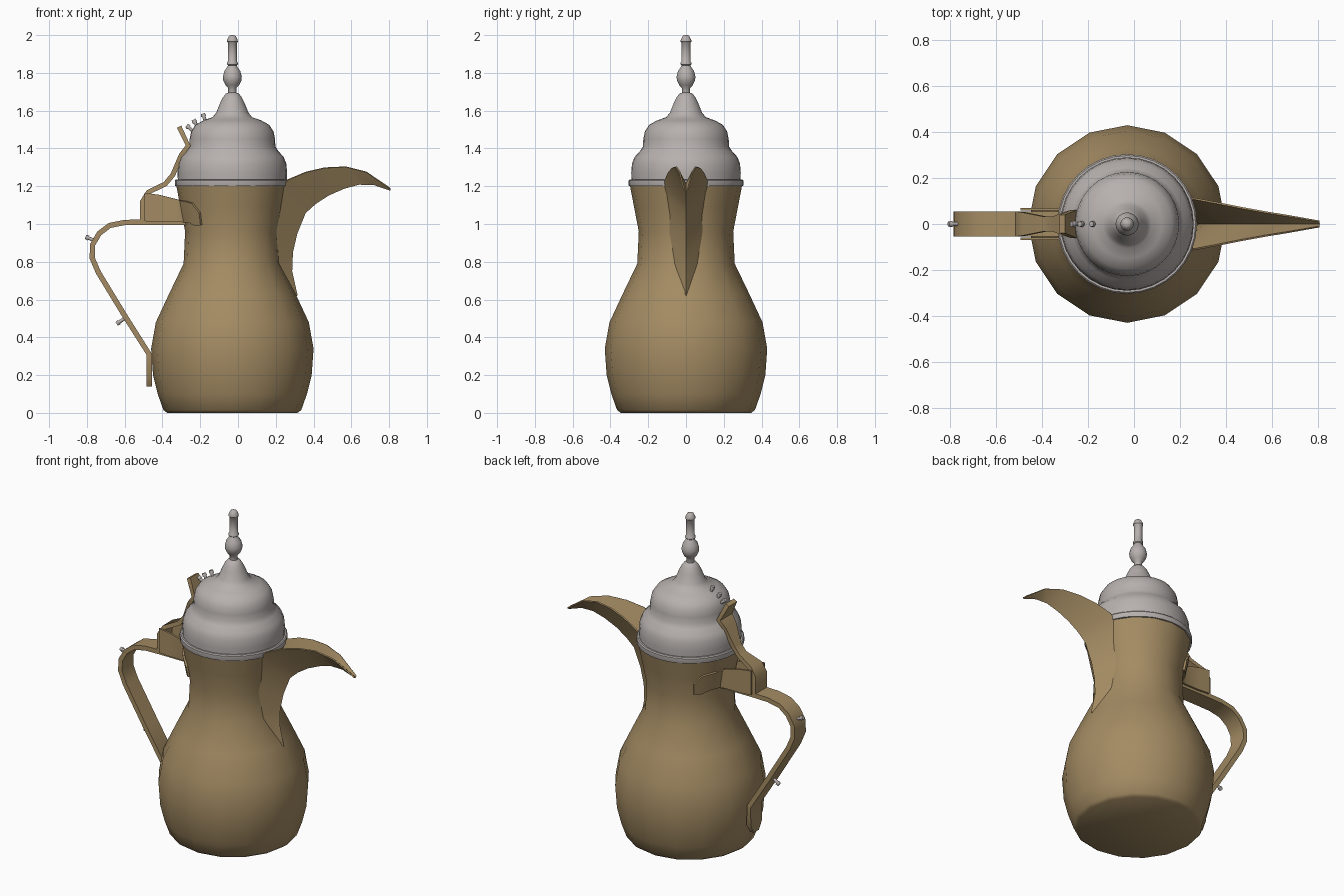
import bpy, bmesh, math
from mathutils import Vector

if "Cube" in bpy.data.objects:
    bpy.data.objects.remove(bpy.data.objects["Cube"])

CX = -0.03  # axis of the pot


def material(name, rgb):
    m = bpy.data.materials.new(name)
    m.diffuse_color = (*rgb, 1)
    m.use_nodes = True
    m.node_tree.nodes["Principled BSDF"].inputs["Base Color"].default_value = m.diffuse_color
    return m


BRASS = material("aged brass", (0.37, 0.26, 0.125))
SILVER = material("dull silver", (0.47, 0.435, 0.42))


def finish(name, bm, mat, angle, thick=0):
    bmesh.ops.recalc_face_normals(bm, faces=bm.faces)
    me = bpy.data.meshes.new(name)
    bm.to_mesh(me)
    bm.free()
    me.materials.append(mat)
    ob = bpy.data.objects.new(name, me)
    bpy.context.collection.objects.link(ob)
    bpy.ops.object.select_all(action='DESELECT')
    ob.select_set(True)
    bpy.context.view_layer.objects.active = ob
    if thick:
        mod = ob.modifiers.new("thickness", 'SOLIDIFY')
        mod.thickness, mod.offset = thick, 0
        bpy.ops.object.modifier_apply(modifier=mod.name)
    bpy.ops.object.shade_smooth_by_angle(angle=math.radians(angle))
    return ob


def lathe(name, profile, sides, mat, angle=40):
    """Closed turned solid from (radius, z) pairs."""
    bm = bmesh.new()
    rings = [[bm.verts.new((CX + r * math.cos(2 * math.pi * i / sides),
                            r * math.sin(2 * math.pi * i / sides), z))
              for i in range(sides)] for r, z in profile]
    for a, b in zip(rings, rings[1:]):
        for i in range(sides):
            j = (i + 1) % sides
            bm.faces.new((a[i], a[j], b[j], b[i]))
    bm.faces.new(rings[0][::-1])
    bm.faces.new(rings[-1])
    return finish(name, bm, mat, angle)


def sheet(name, rows, thick, angle=35):
    """Thin plate lofted through rows of points."""
    bm = bmesh.new()
    vs = [[bm.verts.new(p) for p in row] for row in rows]
    for a, b in zip(vs, vs[1:]):
        for k in range(len(a) - 1):
            bm.faces.new((a[k], a[k + 1], b[k + 1], b[k]))
    return finish(name, bm, BRASS, angle, thick)


def strap(name, path, thick):
    """Bent strip from (x, z, half width) points."""
    return sheet(name, [[(x, -w, z), (x, w, z)] for x, z, w in path], thick)


def pin(name, base, tip):
    """Small round-headed rivet between two (x, z) points."""
    a, b = Vector((base[0], 0, base[1])), Vector((tip[0], 0, tip[1]))
    rot = (b - a).to_track_quat('Z', 'Y').to_matrix().to_4x4()
    length = (b - a).length
    bm = bmesh.new()
    bmesh.ops.create_cone(bm, cap_ends=True, segments=12, radius1=0.009,
                          radius2=0.009, depth=length)
    head = bmesh.ops.create_cone(bm, cap_ends=True, segments=12, radius1=0.014,
                                 radius2=0.011, depth=0.016)
    bmesh.ops.translate(bm, verts=head["verts"], vec=(0, 0, length / 2 - 0.008))
    bm.transform(rot)
    bmesh.ops.translate(bm, verts=bm.verts, vec=(a + b) / 2)
    return finish(name, bm, SILVER, 40)


# Pot body
lathe("body", [(0.345, 0), (0.365, 0.015), (0.395, 0.1), (0.42, 0.2), (0.43, 0.34),
               (0.405, 0.48), (0.335, 0.63), (0.258, 0.79), (0.25, 0.96),
               (0.275, 1.09), (0.298, 1.21)], 16, BRASS)

# Lid: rim band, stepped dome, cone and finial
lathe("lid_rim", [(0.302, 1.2), (0.304, 1.205), (0.304, 1.23), (0.298, 1.236)], 32, SILVER)
lathe("lid_dome", [(0.288, 1.22), (0.29, 1.27), (0.286, 1.32), (0.272, 1.355),
                   (0.244, 1.385), (0.228, 1.41), (0.226, 1.45), (0.218, 1.49),
                   (0.195, 1.525), (0.15, 1.55), (0.105, 1.565), (0.085, 1.59),
                   (0.065, 1.64), (0.05, 1.67), (0.035, 1.69), (0.022, 1.695),
                   (0.022, 1.72), (0.036, 1.735), (0.048, 1.76), (0.05, 1.78),
                   (0.042, 1.81), (0.028, 1.83), (0.023, 1.84), (0.029, 1.845),
                   (0.029, 1.855), (0.024, 1.86), (0.024, 1.96), (0.029, 1.965),
                   (0.028, 1.975), (0.018, 1.995), (0.008, 2.0)], 32, SILVER, 50)

# Spout: open V channel, (keel x, keel z, rim x, rim z, half width)
spout = [(0.312, 0.62, 0.295, 0.63, 0.004), (0.283, 0.75, 0.21, 0.80, 0.06),
         (0.287, 0.85, 0.195, 0.95, 0.088), (0.31, 0.95, 0.195, 1.07, 0.102),
         (0.355, 1.06, 0.22, 1.18, 0.114), (0.41, 1.11, 0.265, 1.235, 0.11),
         (0.48, 1.155, 0.36, 1.275, 0.092), (0.56, 1.19, 0.46, 1.298, 0.072),
         (0.64, 1.212, 0.57, 1.303, 0.052), (0.72, 1.21, 0.68, 1.275, 0.034),
         (0.807, 1.18, 0.807, 1.188, 0.012)]
sheet("spout", [[(rx, -w, rz), (kx, 0, kz), (rx, w, rz)]
                for kx, kz, rx, rz, w in spout], 0.008)

# Handle strap
strap("handle", [(-0.27, 1.01, 0.055), (-0.5, 1.01, 0.055), (-0.6, 1.008, 0.055),
                 (-0.68, 0.992, 0.055), (-0.735, 0.95, 0.055), (-0.77, 0.89, 0.055),
                 (-0.772, 0.82, 0.055), (-0.74, 0.745, 0.055), (-0.6, 0.515, 0.055),
                 (-0.47, 0.31, 0.055), (-0.47, 0.19, 0.055), (-0.47, 0.14, 0.025)], 0.028)

# Lid lever with thumb rest
strap("thumb_lever", [(-0.505, 1.02, 0.055), (-0.505, 1.12, 0.055), (-0.475, 1.168, 0.05),
                      (-0.385, 1.212, 0.032), (-0.345, 1.26, 0.032), (-0.3, 1.365, 0.05),
                      (-0.264, 1.415, 0.06), (-0.312, 1.515, 0.04)], 0.026)

# Hinge brackets: straight cheeks that wrap around the neck
for side, label in ((-1, "front"), (1, "back")):
    rows = [[(x, side * 0.064, lo), (x, side * 0.064, hi)]
            for x, lo, hi in ((-0.495, 1.015, 1.165), (-0.42, 1.01, 1.155), (-0.32, 1.01, 1.13))]
    for deg, lo, hi in ((164, 1.01, 1.125), (150, 1.01, 1.12), (138, 0.99, 1.11), (129, 0.995, 1.06)):
        t = math.radians(deg)
        row = []
        for z in (lo, hi):
            r = 0.255 + (z - 0.96) * 0.19
            row.append((CX + r * math.cos(t), side * r * math.sin(t), z))
        rows.append(row)
    sheet(f"hinge_bracket_{label}", rows, 0.012)

# Rivets on the lid and the handle
for i, (base, tip) in enumerate([((-0.232, 1.485), (-0.272, 1.522)), ((-0.21, 1.505), (-0.236, 1.552)),
                                 ((-0.168, 1.53), (-0.186, 1.584)), ((-0.755, 0.91), (-0.807, 0.932)),
                                 ((-0.6, 0.5), (-0.642, 0.472))]):
    pin(f"rivet_{i + 1}", base, tip)
